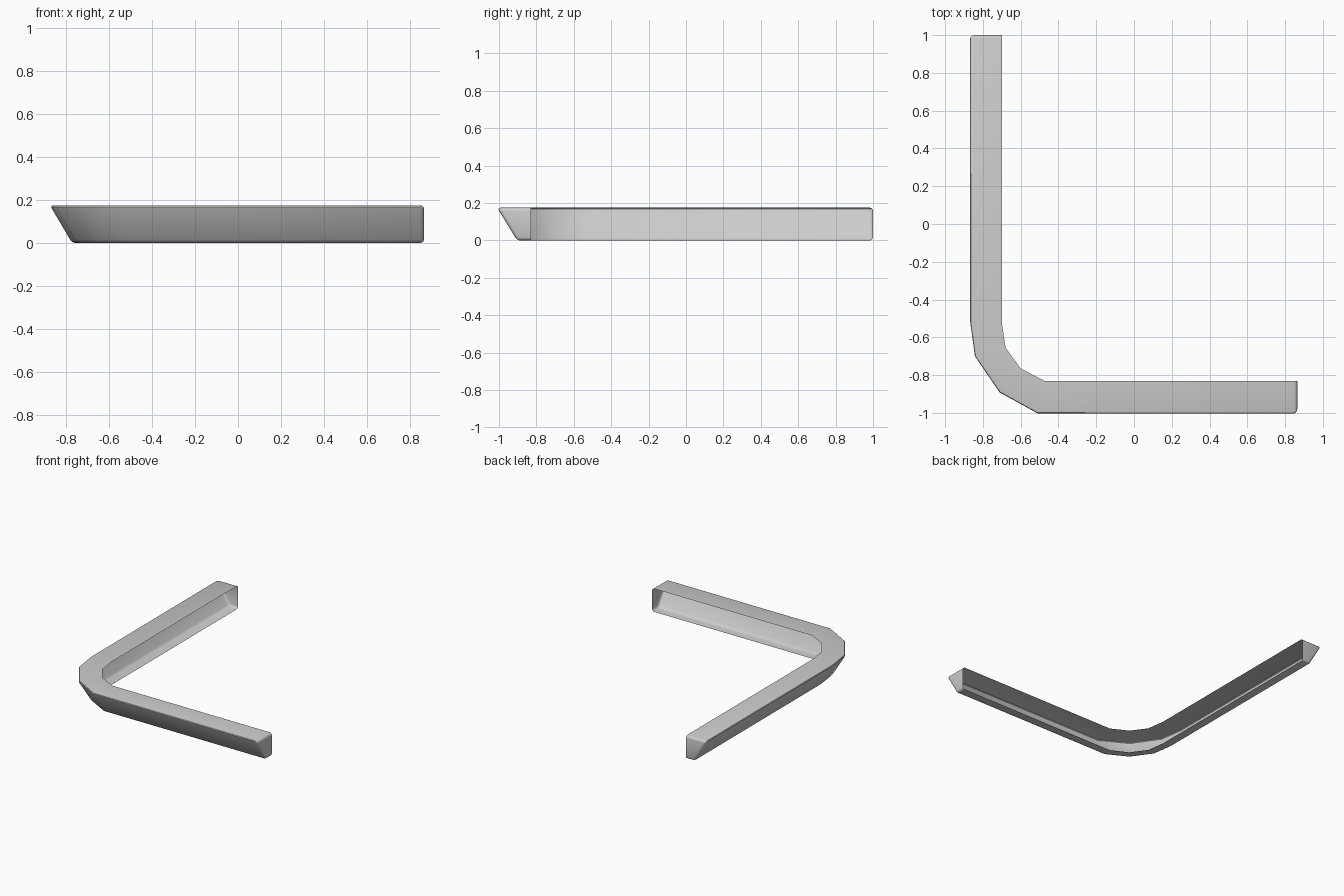
import bpy, bmesh, math
from mathutils import Vector

if "Cube" in bpy.data.objects:
    bpy.data.objects.remove(bpy.data.objects["Cube"])

# Plan of the L-shaped channel: outer and inner edge of the top face
outer = [(-.865, 1), (-.865, -.52), (-.84, -.70), (-.71, -.89), (-.51, -1), (.865, -1)]
inner = [(-.70, 1), (-.70, -.52), (-.68, -.655), (-.60, -.765), (-.475, -.83), (.865, -.83)]

# Cross-section: (fraction from outer to inner edge, height); the inner side is open
profile = [(1, .175), (-.055, .175), (.57, 0), (1, 0)]

bm = bmesh.new()
rings = []
for o, i in zip(outer, inner):
    o, i = Vector(o), Vector(i)
    rings.append([bm.verts.new((*o.lerp(i, t), z)) if 0 <= t <= 1
                  else bm.verts.new((*(o + (i - o) * t), z)) for t, z in profile])

# Top, sloping outer wall and bottom
for a, b in zip(rings, rings[1:]):
    for k in range(3):
        bm.faces.new((a[k], a[k + 1], b[k + 1], b[k]))

# End caps
bm.faces.new(rings[0])
bm.faces.new(rings[-1][::-1])
bmesh.ops.recalc_face_normals(bm, faces=bm.faces)
bm.normal_update()
top = max(bm.faces, key=lambda f: f.calc_center_median().z)
if top.normal.z < 0:
    bmesh.ops.reverse_faces(bm, faces=bm.faces)

# Rounded creases
creases = [e for e in bm.edges if len(e.link_faces) == 2
           and e.calc_face_angle() > math.radians(50)]
bmesh.ops.bevel(bm, geom=creases, offset=.018, offset_type='OFFSET', segments=3,
                profile=.5, affect='EDGES', clamp_overlap=True)

mesh = bpy.data.meshes.new("corner_channel")
bm.to_mesh(mesh)
bm.free()
channel = bpy.data.objects.new("corner_channel", mesh)
bpy.context.collection.objects.link(channel)
bpy.context.view_layer.objects.active = channel
channel.select_set(True)
bpy.ops.object.shade_smooth_by_angle(angle=math.radians(40))
